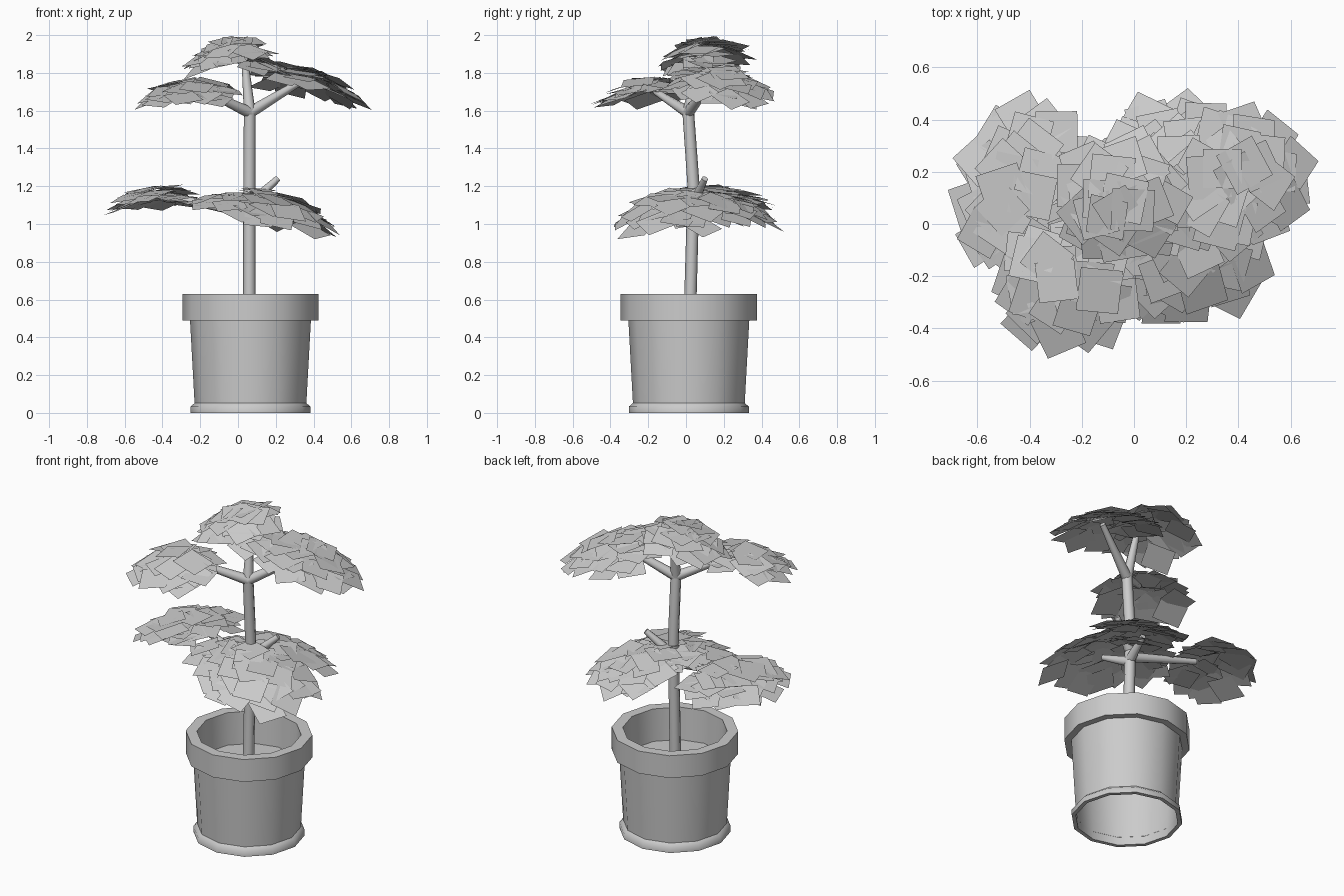
import bpy, math, random
from mathutils import Vector, Matrix

if "Cube" in bpy.data.objects:
    bpy.data.objects.remove(bpy.data.objects["Cube"])

random.seed(4)
grey = bpy.data.materials.new("plain_grey")
grey.diffuse_color = (0.6, 0.6, 0.6, 1)
grey.use_nodes = True
grey.node_tree.nodes["Principled BSDF"].inputs["Base Color"].default_value = grey.diffuse_color


def make(name, verts, faces, smooth=True):
    me = bpy.data.meshes.new(name)
    me.from_pydata([tuple(v) for v in verts], [], faces)
    me.materials.append(grey)
    ob = bpy.data.objects.new(name, me)
    bpy.context.collection.objects.link(ob)
    if smooth:
        bpy.ops.object.select_all(action='DESELECT')
        ob.select_set(True)
        bpy.context.view_layer.objects.active = ob
        bpy.ops.object.shade_smooth_by_angle(angle=math.radians(50))
    return ob


def lathe(name, profile, centre, n=12, cap_end=False):
    verts, faces = [], []
    for r, z in profile:
        for k in range(n):
            a = 2 * math.pi * k / n
            verts.append((centre[0] + r * math.cos(a), centre[1] + r * math.sin(a), z))
    for i in range(len(profile) - 1):
        for k in range(n):
            m = (k + 1) % n
            faces.append((i * n + k, i * n + m, (i + 1) * n + m, (i + 1) * n + k))
    if cap_end:
        faces.append(tuple((len(profile) - 1) * n + k for k in range(n)))
    return make(name, verts, faces)


def tube(name, path, radii, n=8):
    verts, faces = [], []
    pts = [Vector(p) for p in path]
    for i, p in enumerate(pts):
        d = (pts[min(i + 1, len(pts) - 1)] - pts[max(i - 1, 0)]).normalized()
        u = d.cross(Vector((0, 1, 0.05))).normalized()
        w = d.cross(u)
        for k in range(n):
            a = 2 * math.pi * k / n
            verts.append(p + (u * math.cos(a) + w * math.sin(a)) * radii[i])
    for i in range(len(pts) - 1):
        for k in range(n):
            m = (k + 1) % n
            faces.append((i * n + k, i * n + m, (i + 1) * n + m, (i + 1) * n + k))
    faces += [tuple(range(n))[::-1], tuple(range((len(pts) - 1) * n, len(pts) * n))]
    return make(name, verts, faces)


def foliage(name, centre, radii, slope, count, droop, skew=0.0):
    # dome of square leaves laid out on a sunflower spiral, tilted by slope
    verts, faces = [], []
    for i in range(count):
        t = math.sqrt((i + 0.5) / count)
        a = i * 2.39996 + random.uniform(-0.2, 0.2)
        x = (radii[0] - 0.09) * t * math.cos(a)
        y = (radii[1] - 0.09) * t * math.sin(a)
        x += skew * y
        z = slope[0] * x + slope[1] * y + droop * (0.45 - t * t) + random.uniform(-0.025, 0.025)
        gx = slope[0] - 2 * droop * x / radii[0] ** 2 + random.uniform(-0.12, 0.12)
        gy = slope[1] - 2 * droop * y / radii[1] ** 2 + random.uniform(-0.12, 0.12)
        rot = Vector((0, 0, 1)).rotation_difference(Vector((-gx, -gy, 1))).to_matrix()
        rot = rot @ Matrix.Rotation(random.uniform(0, math.pi), 3, 'Z')
        s = random.uniform(0.074, 0.086)
        b = len(verts)
        for cx, cy in ((-1, -1), (1, -1), (1, 1), (-1, 1)):
            verts.append(Vector(centre) + Vector((x, y, z)) + rot @ Vector((cx * s, cy * s, 0)))
        faces.append((b, b + 1, b + 2, b + 3))
    return make(name, verts, faces, smooth=False)


# flower pot, open underneath, with thick rim and foot ring
POT = (0.066, 0.015)
lathe("pot", [(0.294, 0.05), (0.294, 0), (0.318, 0), (0.318, 0.033), (0.296, 0.052),
              (0.32, 0.49), (0.361, 0.49), (0.361, 0.63), (0.298, 0.63), (0.29, 0.43)], POT)
lathe("soil", [(0.292, 0.43)], POT, cap_end=True)

# trunk and branches
fork = (0.062, 0.012, 1.59)
tube("trunk", [(0.06, 0.018, 0.42), (0.06, 0.04, 1.2), fork], [0.033, 0.032, 0.031])
branches = {
    "upper_left_branch": (fork, (-0.17, -0.16, 1.70)),
    "upper_right_branch": (fork, (0.36, 0.15, 1.77)),
    "upper_middle_branch": (fork, (0.035, 0.07, 1.88)),
    "lower_left_branch": ((0.06, 0.035, 1.06), (-0.35, 0.13, 1.14)),
    "lower_front_branch": ((0.06, 0.035, 1.03), (0.13, -0.12, 1.1)),
    "lower_back_branch": ((0.06, 0.035, 1.04), (0.10, 0.2, 1.11)),
    "stub_branch": ((0.06, 0.035, 1.1), (0.21, 0.10, 1.24)),
}
for name, (p, q) in branches.items():
    tube(name, [p, q], [0.031, 0.017])

# leaf clusters: centre, radii, slope in x and y, leaf count, dome height, skew
clusters = {
    "leaves_upper_left": ((-0.26, -0.24, 1.715), (0.30, 0.29), (0.08, 0.16), 36, 0.07),
    "leaves_top": ((-0.06, 0.10, 1.92), (0.27, 0.28), (0.17, 0.06), 36, 0.09),
    "leaves_upper_centre": ((0.13, 0.06, 1.85), (0.2, 0.22), (-0.28, 0.05), 10, 0.05),
    "leaves_upper_right": ((0.37, 0.18, 1.765), (0.35, 0.32), (-0.27, -0.1), 44, 0.08),
    "leaves_lower_left": ((-0.44, 0.15, 1.145), (0.27, 0.37), (0.1, -0.04), 44, 0.065, 0.2),
    "leaves_lower_front": ((0.15, -0.06, 1.1), (0.44, 0.36), (-0.2, 0.08), 54, 0.11),
    "leaves_lower_back": ((0.17, 0.25, 1.1), (0.32, 0.27), (-0.14, -0.28), 36, 0.06),
}
for name, args in clusters.items():
    foliage(name, *args)
